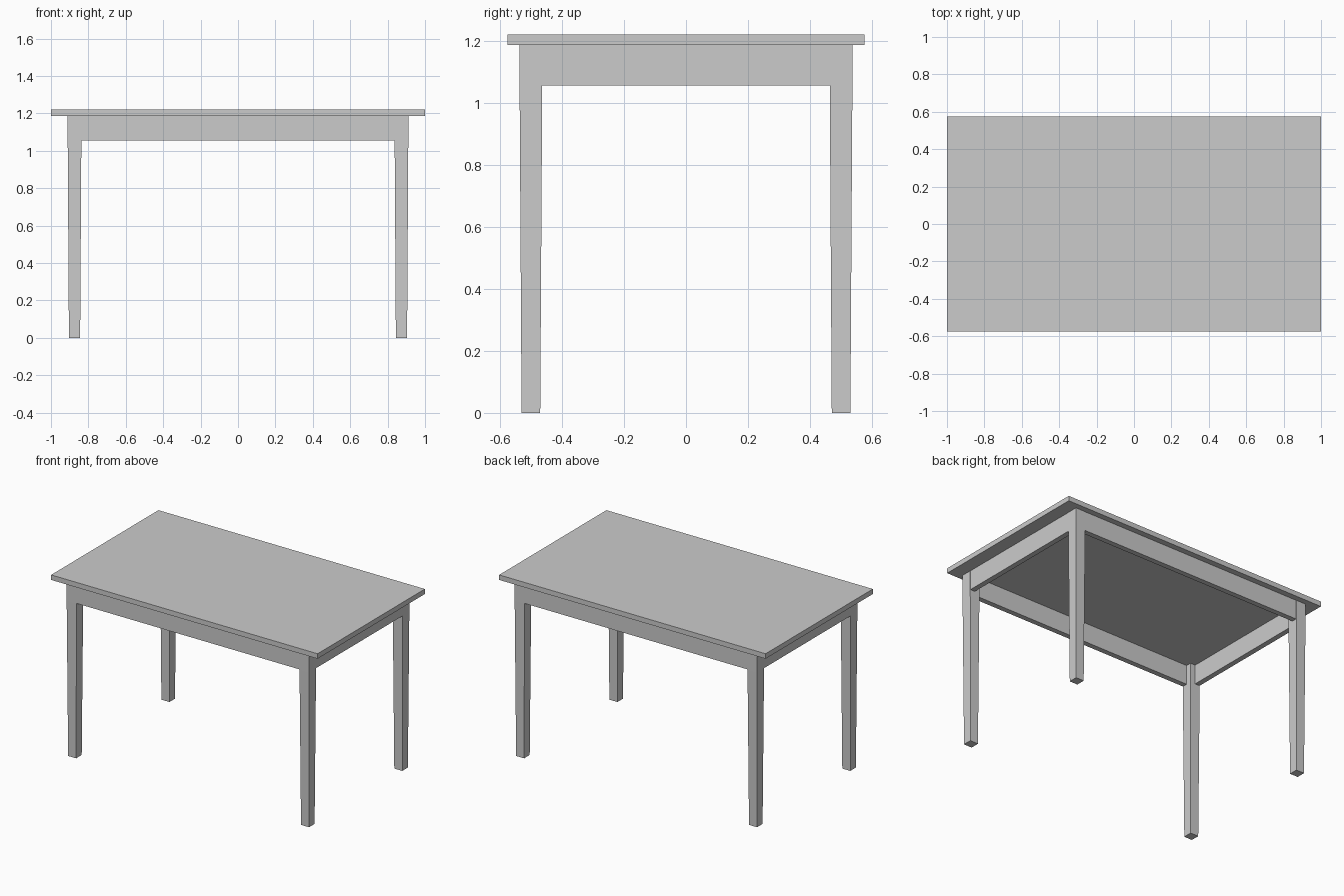
import bpy, bmesh
from mathutils import Vector

if "Cube" in bpy.data.objects:
    bpy.data.objects.remove(bpy.data.objects["Cube"])

TOP_Z, UNDER_Z, APRON_Z = 1.22, 1.186, 1.055
LEG_X, LEG_Y = 0.874, 0.50
HALF_TOP, HALF_FOOT = 0.0365, 0.030


def finish(name, bm):
    bmesh.ops.recalc_face_normals(bm, faces=bm.faces)
    mesh = bpy.data.meshes.new(name)
    bm.to_mesh(mesh)
    bm.free()
    obj = bpy.data.objects.new(name, mesh)
    bpy.context.collection.objects.link(obj)
    return obj


def box(name, low, high):
    low, high = Vector(low), Vector(high)
    bm = bmesh.new()
    bmesh.ops.create_cube(bm, size=1)
    bmesh.ops.scale(bm, vec=high - low, verts=bm.verts)
    bmesh.ops.translate(bm, vec=(low + high) / 2, verts=bm.verts)
    return finish(name, bm)


def leg(name, cx, cy):
    # square block at the apron, tapering down to the foot
    bm = bmesh.new()
    rings = []
    for z, h in ((0, HALF_FOOT), (APRON_Z, HALF_TOP), (UNDER_Z, HALF_TOP)):
        rings.append([bm.verts.new((cx + sx * h, cy + sy * h, z))
                      for sx, sy in ((-1, -1), (1, -1), (1, 1), (-1, 1))])
    for a, b in zip(rings, rings[1:]):
        for i in range(4):
            j = (i + 1) % 4
            bm.faces.new((a[i], a[j], b[j], b[i]))
    bm.faces.new(rings[0])
    bm.faces.new(rings[-1])
    return finish(name, bm)


# Tabletop
box("tabletop", (-1, -0.575, UNDER_Z), (1, 0.575, TOP_Z))

# Four legs
for sx, side in ((-1, "left"), (1, "right")):
    for sy, end in ((-1, "front"), (1, "back")):
        leg(f"{end}_{side}_leg", sx * LEG_X, sy * LEG_Y)

# Aprons, almost flush with the outer leg faces
out, inn = HALF_TOP - 0.001, 0.0
for s, names in ((-1, ("front_apron", "left_apron")), (1, ("back_apron", "right_apron"))):
    y0, y1 = sorted((s * (LEG_Y + out), s * (LEG_Y + inn)))
    box(names[0], (-LEG_X, y0, APRON_Z), (LEG_X, y1, UNDER_Z))
    x0, x1 = sorted((s * (LEG_X + out), s * (LEG_X + inn)))
    box(names[1], (x0, -LEG_Y, APRON_Z), (x1, LEG_Y, UNDER_Z))
